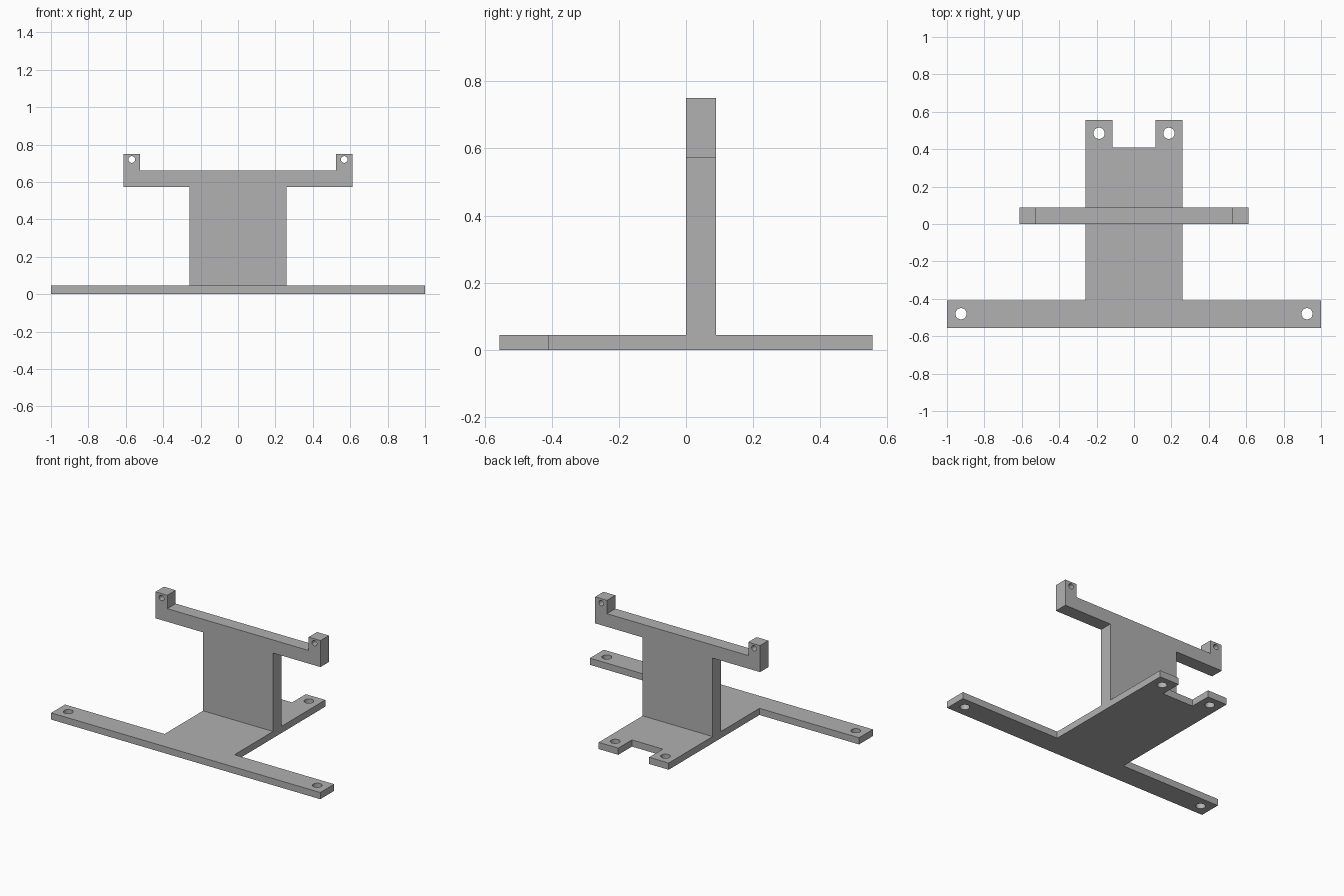
import bpy, bmesh
from mathutils import Vector, Matrix

cube = bpy.data.objects.get("Cube")
if cube:
    bpy.data.objects.remove(cube, do_unlink=True)

GREY = (0.44, 0.44, 0.44, 1)
grey = bpy.data.materials.new("plain grey")
grey.use_nodes = True
grey.diffuse_color = GREY
grey.node_tree.nodes["Principled BSDF"].inputs["Base Color"].default_value = GREY


def link(name, bm):
    bmesh.ops.recalc_face_normals(bm, faces=bm.faces)
    mesh = bpy.data.meshes.new(name)
    bm.to_mesh(mesh)
    bm.free()
    mesh.materials.append(grey)
    obj = bpy.data.objects.new(name, mesh)
    bpy.context.collection.objects.link(obj)
    return obj


def drilled_plate(name, half, holes, radius, place, depth):
    """Mirror a half outline, extrude it along the plate normal and drill mirrored holes."""
    outline = half + [(-x, y) for x, y in reversed(half)]
    bm = bmesh.new()
    face = bm.faces.new([bm.verts.new(place @ Vector((x, y, 0))) for x, y in outline])
    normal = place.to_3x3() @ Vector((0, 0, depth))
    out = bmesh.ops.extrude_face_region(bm, geom=[face], use_keep_orig=True)
    moved = [v for v in out["geom"] if isinstance(v, bmesh.types.BMVert)]
    bmesh.ops.translate(bm, verts=moved, vec=normal)
    plate = link(name, bm)

    # Cylindrical drill bits
    bm = bmesh.new()
    for x, y in holes:
        for side in (-1, 1):
            spot = place @ Matrix.Translation((side * x, y, depth / 2))
            bmesh.ops.create_cone(bm, cap_ends=True, segments=32, radius1=radius,
                                  radius2=radius, depth=abs(depth) * 2, matrix=spot)
    drill = link(name + "_drill", bm)
    drill.hide_render = True
    mod = plate.modifiers.new("holes", "BOOLEAN")
    mod.operation = "DIFFERENCE"
    mod.solver = "EXACT"
    mod.object = drill

    # Bake the holes, then discard the drill
    graph = bpy.context.evaluated_depsgraph_get()
    baked = bpy.data.meshes.new_from_object(plate.evaluated_get(graph))
    plate.modifiers.clear()
    plate.data = baked
    bpy.data.objects.remove(drill, do_unlink=True)
    return plate


# Flat base: wide front bar, centre tongue and two rear tabs
base_half = [(1, -0.555), (1, -0.408), (0.26, -0.408), (0.26, 0.555),
             (0.115, 0.555), (0.115, 0.41)]
drilled_plate("base_plate", base_half, [(0.925, -0.48), (0.187, 0.485)], 0.03,
              Matrix.Identity(4), 0.045)

# Upright: centre panel, cross arm and two raised ears
upright_half = [(0.26, 0.045), (0.26, 0.572), (0.613, 0.572), (0.613, 0.75),
                (0.525, 0.75), (0.525, 0.66)]
stand = Matrix(((1, 0, 0, 0), (0, 0, -1, 0), (0, 1, 0, 0), (0, 0, 0, 1)))
drilled_plate("upright_bracket", upright_half, [(0.568, 0.72)], 0.018, stand, -0.089)
